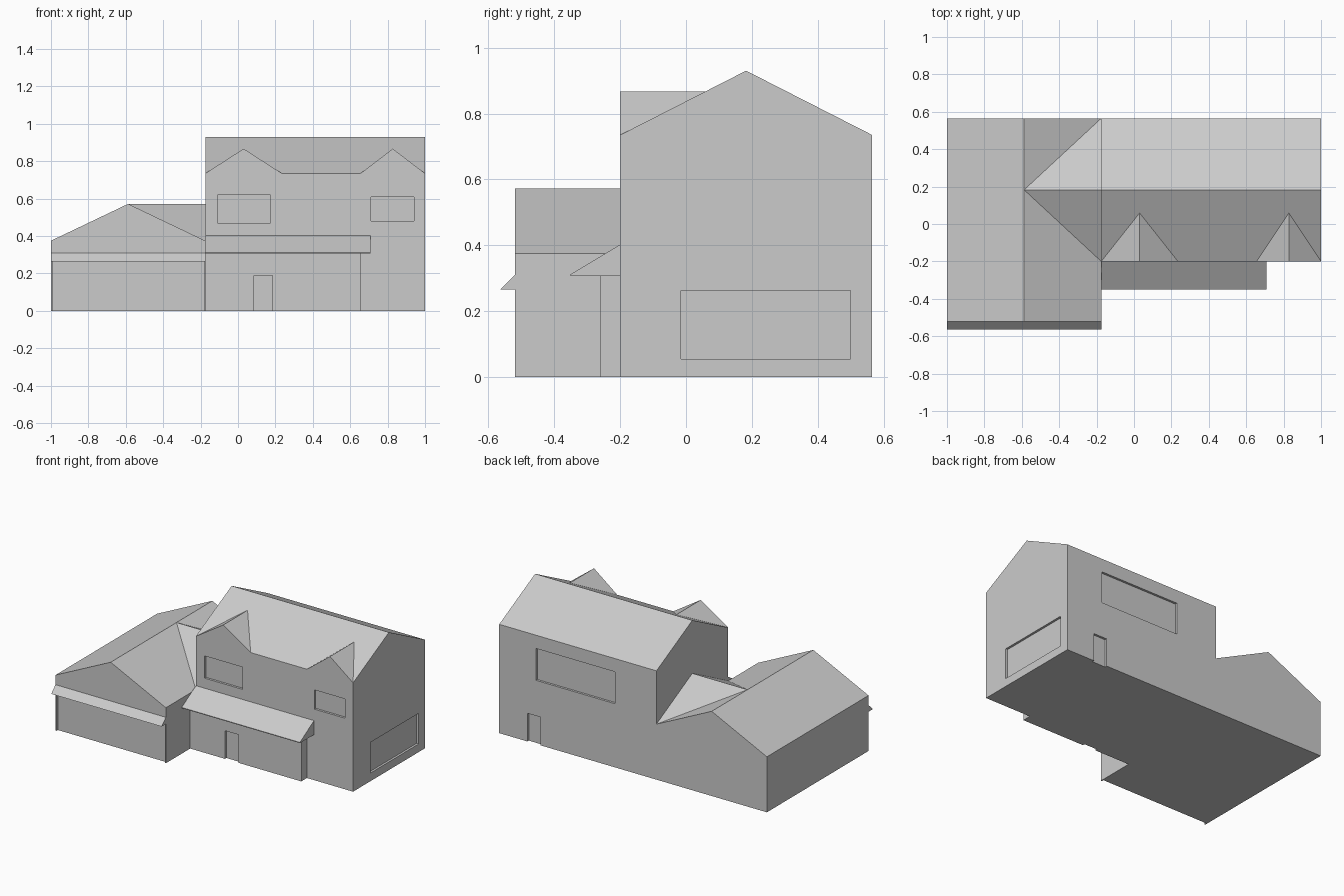
import bpy, bmesh
from mathutils import Vector

if "Cube" in bpy.data.objects:
    bpy.data.objects.remove(bpy.data.objects["Cube"])


def prism(name, profile, axis, start, end):
    """Extrude a 2D profile along x (profile is y,z) or along y (profile is x,z)."""
    def place(p, t):
        return (t, p[0], p[1]) if axis == 'x' else (p[0], t, p[1])
    bm = bmesh.new()
    face = bm.faces.new([bm.verts.new(place(p, start)) for p in profile])
    out = bmesh.ops.extrude_face_region(bm, geom=[face])
    verts = [v for v in out['geom'] if isinstance(v, bmesh.types.BMVert)]
    step = end - start
    bmesh.ops.translate(bm, verts=verts,
                        vec=Vector((step, 0, 0) if axis == 'x' else (0, step, 0)))
    bmesh.ops.recalc_face_normals(bm, faces=bm.faces)
    mesh = bpy.data.meshes.new(name)
    bm.to_mesh(mesh)
    bm.free()
    obj = bpy.data.objects.new(name, mesh)
    bpy.context.collection.objects.link(obj)
    return obj


def gable(a, b, base, eave, ridge):
    return [(a, base), (b, base), (b, eave), ((a + b) / 2, ridge), (a, eave)]


def rect(a, b, z0, z1):
    return [(a, z0), (b, z0), (b, z1), (a, z1)]


def combine(target, tool, operation):
    mod = target.modifiers.new(operation.lower(), 'BOOLEAN')
    mod.operation, mod.solver, mod.object = operation, 'EXACT', tool
    bpy.context.view_layer.objects.active = target
    bpy.ops.object.modifier_apply(modifier=mod.name)
    bpy.data.objects.remove(tool, do_unlink=True)


FRONT, BACK, SPLIT, STEP = -0.2, 0.565, -0.175, 0.015

# Two-storey block with its two front dormers
house = prism("house", gable(FRONT, BACK, 0, 0.735, 0.93), 'x', SPLIT, 1.0)
for x0, x1 in ((SPLIT, 0.235), (0.655, 1.0)):
    combine(house, prism("dormer", gable(x0, x1, 0.65, 0.735, 0.867), 'y', FRONT, 0.1), 'UNION')

# Garage wing, with a cross gable running into the main block
garage = prism("garage", gable(-1.0, SPLIT, 0, 0.375, 0.572), 'y', -0.52, BACK)
combine(garage, prism("cross_gable", gable(FRONT, BACK, 0, 0.375, 0.572), 'x', -0.5875, 0.0), 'UNION')
combine(house, garage, 'UNION')

# Entrance bay
combine(house, prism("entrance_bay", rect(SPLIT, 0.655, 0, 0.31), 'y', -0.26, -0.1), 'UNION')

# Shallow recesses facing front or back: x0, x1, z0, z1, wall y, inward direction
openings = [
    (-0.993, -0.182, -0.05, 0.265, -0.52, 1),   # garage door
    (0.085, 0.185, -0.05, 0.19, -0.26, 1),      # front door
    (-0.11, 0.175, 0.47, 0.62, FRONT, 1),       # upper windows
    (0.71, 0.94, 0.48, 0.61, FRONT, 1),
    (0.135, 0.725, 0.43, 0.645, BACK, -1),      # back window
    (0.69, 0.79, -0.05, 0.19, BACK, -1),        # back door
]
for x0, x1, z0, z1, wall, inward in openings:
    cutter = prism("opening", rect(x0, x1, z0, z1), 'y', wall - 0.05 * inward, wall + STEP * inward)
    combine(house, cutter, 'DIFFERENCE')

# Window in the right-hand wall
combine(house, prism("side_window", rect(-0.015, 0.5, 0.055, 0.262), 'x', 1 - STEP, 1.05), 'DIFFERENCE')

# Sloped canopies over the entrance and the garage door
prism("porch_roof", [(FRONT, 0.307), (-0.35, 0.307), (-0.35, 0.312), (FRONT, 0.402)], 'x', SPLIT, 0.708)
prism("garage_awning", [(-0.52, 0.265), (-0.565, 0.265), (-0.52, 0.31)], 'x', -1.0, SPLIT)
